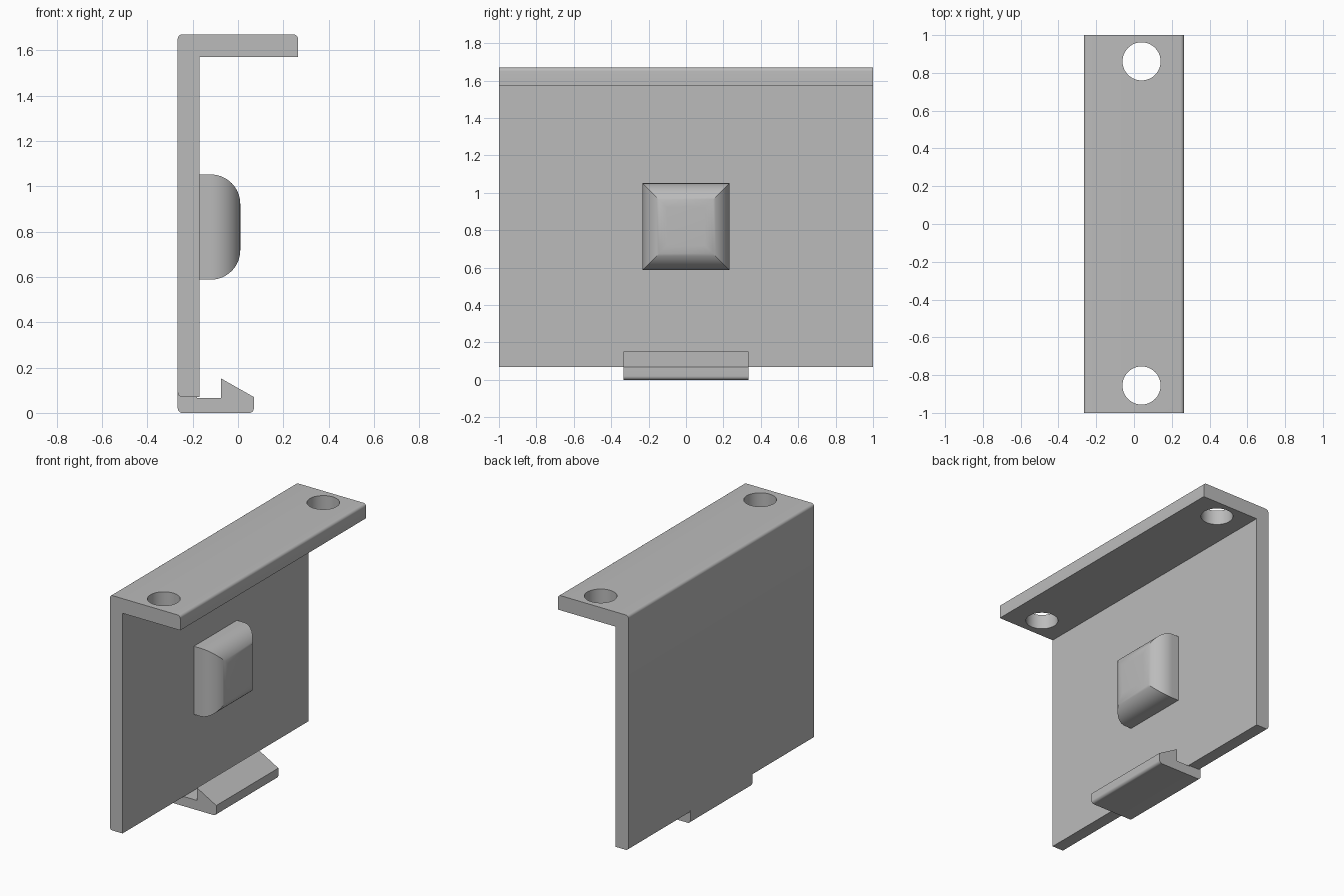
import bpy, bmesh, math
from mathutils import Matrix

cube = bpy.data.objects.get("Cube")
if cube:
    bpy.data.objects.remove(cube, do_unlink=True)

grey = bpy.data.materials.new("plain grey")
grey.use_nodes = True
GREY = (0.5, 0.5, 0.5, 1)
grey.diffuse_color = GREY
grey.node_tree.nodes["Principled BSDF"].inputs["Base Color"].default_value = GREY


def finish(name, bm):
    """Turn a bmesh into a named grey object."""
    bmesh.ops.recalc_face_normals(bm, faces=bm.faces)
    mesh = bpy.data.meshes.new(name)
    bm.to_mesh(mesh)
    bm.free()
    mesh.materials.append(grey)
    obj = bpy.data.objects.new(name, mesh)
    bpy.context.collection.objects.link(obj)
    return obj


def activate(obj):
    bpy.ops.object.select_all(action="DESELECT")
    obj.select_set(True)
    bpy.context.view_layer.objects.active = obj


def smooth(obj):
    activate(obj)
    bpy.ops.object.shade_smooth_by_angle(angle=math.radians(30))


def rounded(x, z, sx, sz, r=0.02, steps=6):
    """Rounded corner in x/z; sx, sz point outwards."""
    pts = []
    for i in range(steps + 1):
        a = math.pi / 2 * i / steps
        pts.append((x - sx * r * (1 - math.cos(a)), z - sz * r * (1 - math.sin(a))))
    return pts


def extrude_profile(name, points, half_width):
    """Extrude an x/z outline symmetrically along y."""
    bm = bmesh.new()
    face = bm.faces.new([bm.verts.new((x, -half_width, z)) for x, z in points])
    moved = bmesh.ops.extrude_face_region(bm, geom=[face])["geom"]
    verts = [v for v in moved if isinstance(v, bmesh.types.BMVert)]
    bmesh.ops.translate(bm, verts=verts, vec=(0, 2 * half_width, 0))
    return finish(name, bm)


BACK, INNER, LIP = -0.266, -0.17, 0.265
BASE, TOP = 0.07, 1.67

# L-shaped plate and top flange
outline = rounded(BACK, BASE, -1, -1)[::-1]
outline += rounded(BACK, TOP, -1, 1)
outline += rounded(LIP, TOP, 1, 1)[::-1]
outline += [(LIP, 1.57), (INNER, 1.57), (INNER, BASE)]
bracket = extrude_profile("bracket_plate", outline, 1.0)

# Mounting holes through the flange
for y in (-0.855, 0.861):
    bm = bmesh.new()
    bmesh.ops.create_cone(bm, cap_ends=True, segments=48, radius1=0.101,
                          radius2=0.101, depth=0.3,
                          matrix=Matrix.Translation((0.04, y, 1.62)))
    cutter = finish("hole_cutter", bm)
    cutter.hide_render = True
    mod = bracket.modifiers.new("hole", "BOOLEAN")
    mod.operation = "DIFFERENCE"
    mod.solver = "EXACT"
    mod.object = cutter
    activate(bracket)
    bpy.ops.object.modifier_apply(modifier=mod.name)
    bpy.data.objects.remove(cutter, do_unlink=True)
smooth(bracket)

# Snap hook under the plate
hook = rounded(BACK, 0, -1, -1)
hook += rounded(0.07, 0, 1, -1)[::-1]
hook += [(0.07, 0.07), (-0.075, 0.152), (-0.075, 0.066), (-0.18, 0.066),
         (-0.18, 0.1), (BACK, 0.1)]
hook = hook[::-1]
smooth(extrude_profile("snap_hook", hook, 0.334))

# Square cushion with rounded, mitred edges
HALF, RADIUS, FACE_X, STEPS = 0.232, 0.13, 0.01, 14
levels = [(INNER - 0.01, HALF)]
for i in range(STEPS + 1):
    a = math.pi / 2 * i / STEPS
    levels.append((FACE_X - RADIUS * (1 - math.sin(a)), HALF - RADIUS * (1 - math.cos(a))))
bm = bmesh.new()
rings = [[bm.verts.new((x, sy * h, 0.82 + sz * h))
          for sy, sz in ((-1, -1), (1, -1), (1, 1), (-1, 1))] for x, h in levels]
for low, high in zip(rings, rings[1:]):
    for k in range(4):
        n = (k + 1) % 4
        bm.faces.new((low[k], low[n], high[n], high[k]))
bm.faces.new(rings[0])
bm.faces.new(rings[-1])
smooth(finish("cushion_block", bm))
